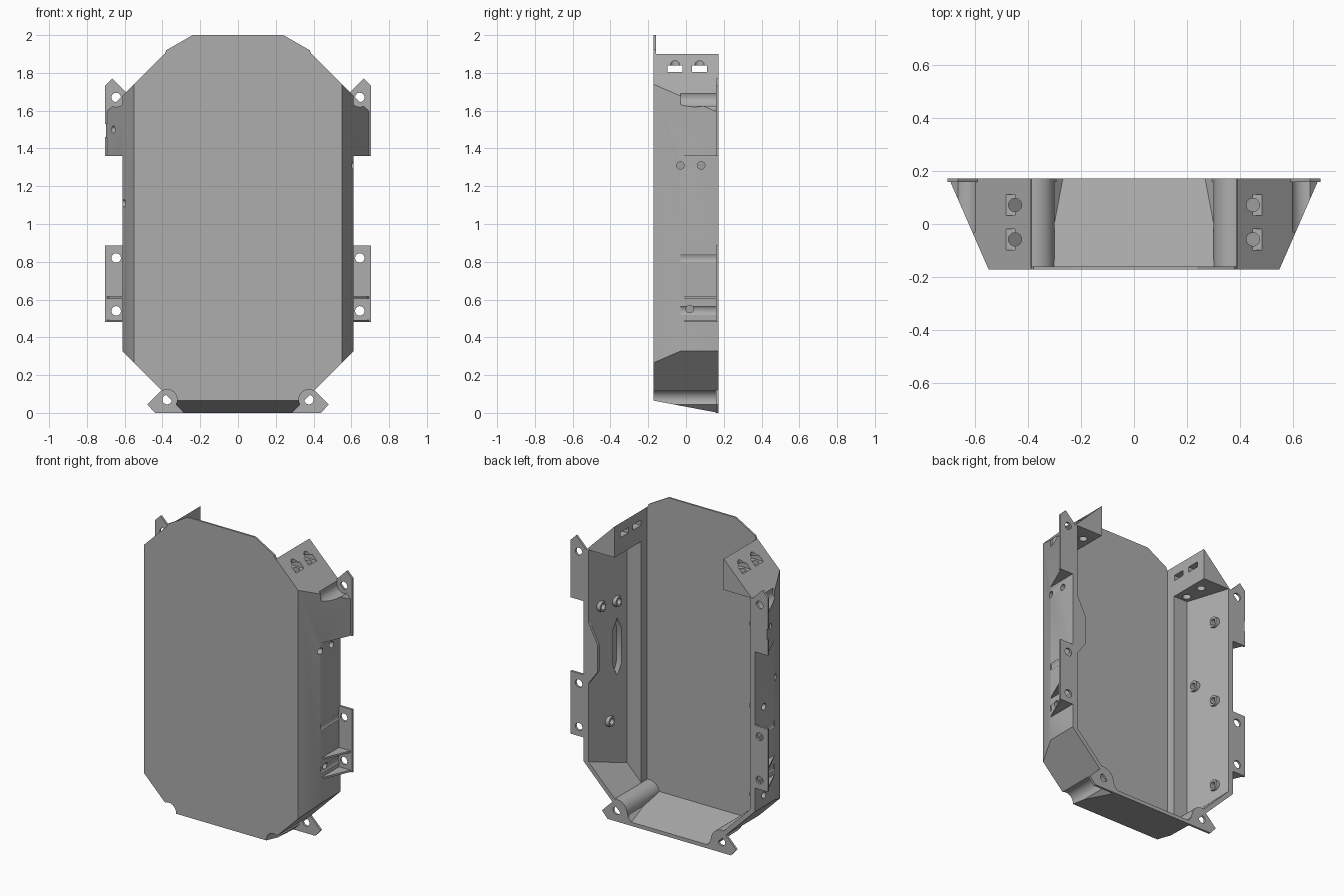
import bpy
import bmesh
from math import radians
from mathutils import Matrix

cube = bpy.data.objects.get("Cube")
if cube:
    bpy.data.objects.remove(cube, do_unlink=True)

grey = bpy.data.materials.new("plain grey")
grey.use_nodes = True
COLOUR = (0.42, 0.42, 0.42, 1)
grey.diffuse_color = COLOUR
grey.node_tree.nodes["Principled BSDF"].inputs["Base Color"].default_value = COLOUR

BACK, FRONT = 0.172, -0.172
SIDES = (1, -1)


def finish(name, bm):
    bmesh.ops.recalc_face_normals(bm, faces=bm.faces)
    mesh = bpy.data.meshes.new(name)
    bm.to_mesh(mesh)
    bm.free()
    mesh.materials.append(grey)
    obj = bpy.data.objects.new(name, mesh)
    bpy.context.collection.objects.link(obj)
    return obj


def loft(name, rings):
    """Solid through matching (y, [(x, z), ...]) cross-sections."""
    bm = bmesh.new()
    loops = [[bm.verts.new((x, y, z)) for x, z in pts] for y, pts in rings]
    n = len(loops[0])
    for a, b in zip(loops, loops[1:]):
        for i in range(n):
            j = (i + 1) % n
            bm.faces.new((a[i], a[j], b[j], b[i]))
    bm.faces.new(loops[0])
    bm.faces.new(loops[-1])
    return finish(name, bm)


def slab(name, pts, y0, y1, side=1):
    pts = [(x * side, z) for x, z in pts]
    return loft(name, [(y0, pts), (y1, pts)])


def box(name, x0, x1, y0, y1, z0, z1):
    return slab(name, [(x0, z0), (x1, z0), (x1, z1), (x0, z1)], y0, y1)


def rod(name, centre, radius, length, axis):
    turn = {"x": Matrix.Rotation(radians(90), 4, "Y"),
            "y": Matrix.Rotation(radians(90), 4, "X"), "z": Matrix()}[axis]
    bm = bmesh.new()
    bmesh.ops.create_cone(bm, cap_ends=True, segments=24, radius1=radius, radius2=radius,
                          depth=length, matrix=Matrix.Translation(centre) @ turn)
    return finish(name, bm)


def y_rod(name, x, z, radius, y0, y1):
    return rod(name, (x, (y0 + y1) / 2, z), radius, y1 - y0, "y")


def combine(obj, tools, operation):
    """Apply one boolean per tool, then drop the tools."""
    for tool in tools:
        mod = obj.modifiers.new("cut", "BOOLEAN")
        mod.operation, mod.solver, mod.object = operation, "EXACT", tool
    deps = bpy.context.evaluated_depsgraph_get()
    mesh = bpy.data.meshes.new_from_object(obj.evaluated_get(deps))
    obj.modifiers.clear()
    obj.data = mesh
    for tool in tools:
        bpy.data.objects.remove(tool, do_unlink=True)


def mirrored(half):
    return half + [(-x, z) for x, z in reversed(half)]


# Outer body: flared sides, cut corners, sloping base
def outer_ring(y):
    w = min(0.612, 0.55 + 0.44 * (y - FRONT))
    b = 0.065 * (BACK - y) / (BACK - FRONT)
    return y, mirrored([(b + 0.285, b), (w, w - 0.285), (w, 2.29 - w), (0.39, 1.9)])


shell = loft("shell", [outer_ring(y) for y in (FRONT, -0.03, BACK)])

# Flared shoulders beside the upper mounts
shoulders = []
for s in SIDES:
    rings = []
    for y, w in ((-0.03, 0.612), (BACK, 0.7)):
        rings.append((y, [(x * s, z) for x, z in
                          ((0.58, 1.36), (w, 1.36), (w, 2.29 - w), (0.58, 1.71))]))
    shoulders.append(loft("shoulder", rings))
combine(shell, shoulders, "UNION")


# Cavity: narrow bay at the panel, wider bay behind the side ledges
def inner_ring(y, width, top):
    b = 0.087 - 0.19 * (y + 0.16)
    return y, mirrored([(b + 0.245, b), (width, width - 0.245), (width, top)])


cavity = loft("cavity", [inner_ring(-0.16, 0.39, 2.1), inner_ring(0.18, 0.39, 2.1)])
wide = loft("wide_bay", [inner_ring(-0.1, 0.49, 1.7), inner_ring(0.18, 0.58, 1.7)])
combine(cavity, [wide], "UNION")
combine(cavity, [y_rod("boss", s * 0.375, 0.07, 0.075, -0.2, 0.2) for s in SIDES], "DIFFERENCE")
combine(shell, [cavity], "DIFFERENCE")

# Raised rings around the side screw holes
SCREWS = {1: ((-0.03, 1.31), (0.08, 1.31), (0.02, 0.55)),
          -1: ((0.08, 1.5), (-0.05, 1.11), (0.08, 0.97), (0.08, 0.4))}
collars, cuts = [], []
for s, spots in SCREWS.items():
    for y, z in spots:
        wall = 0.49 + 0.32 * (y + 0.1)
        collars.append(rod("collar", (s * (wall + 0.005), y, z), 0.034, 0.04, "x"))
        cuts.append(rod("screw_hole", (s * 0.56, y, z), 0.02, 0.24, "x"))
combine(shell, collars, "UNION")

# Screw grooves, strap slots and their vertical holes
for s in SIDES:
    cuts.append(y_rod("foot_groove", s * 0.375, 0.07, 0.053, -0.2, 0.158))
    cuts.append(y_rod("top_groove", s * 0.645, 1.67, 0.05, -0.03, 0.158))
    cuts.append(y_rod("mid_groove", s * 0.645, 0.82, 0.04, -0.03, 0.158))
    cuts.append(y_rod("low_groove", s * 0.645, 0.54, 0.04, -0.03, 0.158))
    for y in (-0.058, 0.072):
        lo, hi = sorted((s * 0.3, s * 0.6))
        cuts.append(box("slot", lo, hi, y - 0.04, y + 0.04, 1.805, 1.84))
        cuts.append(rod("strap_hole", (s * 0.45, y, 1.8), 0.025, 0.3, "z"))
# Window recess in the left inner wall
bm = bmesh.new()
outline = ((-0.03, 1.2), (0.0, 1.13), (0.0, 0.9), (-0.03, 0.83), (-0.06, 0.9), (-0.06, 1.13))
face = bm.faces.new([bm.verts.new((0.47, y, z)) for y, z in outline])
ext = bmesh.ops.extrude_face_region(bm, geom=[face])
bmesh.ops.translate(bm, vec=(0.07, 0, 0),
                    verts=[v for v in ext["geom"] if isinstance(v, bmesh.types.BMVert)])
cuts.append(finish("window_recess", bm))
combine(shell, cuts, "DIFFERENCE")

# Top of the front panel
slab("front_panel_top", mirrored([(0.39, 1.895), (0.38, 1.92), (0.24, 2.0)]), FRONT, -0.16)

# Mounting ears on the back plane
for s, label in ((1, "left"), (-1, "right")):
    top = slab(label + "_top_ear", [(0.58, 1.36), (0.705, 1.36), (0.705, 1.73),
                                    (0.665, 1.77), (0.58, 1.685)], 0.158, BACK, s)
    top_cuts = [y_rod("hole", s * 0.645, 1.67, 0.025, 0, 0.3)]
    if s < 0:
        top_cuts.append(box("notch", -0.8, -0.688, 0, 0.3, 1.46, 1.53))
    combine(top, top_cuts, "DIFFERENCE")

    low = slab(label + "_low_ear", [(0.59, 0.48), (0.705, 0.48), (0.705, 0.885),
                                    (0.59, 0.885)], 0.158, BACK, s)
    combine(low, [y_rod("hole", s * 0.645, z, 0.025, 0, 0.3) for z in (0.54, 0.82)], "DIFFERENCE")

    foot = slab(label + "_foot_ear", [(0.28, 0), (0.44, 0), (0.48, 0.045), (0.4, 0.125),
                                      (0.3, 0.08)], 0.158, BACK, s)
    combine(foot, [y_rod("hole", s * 0.375, 0.07, 0.025, 0, 0.3)], "DIFFERENCE")

    # Gusset ribs bracing the low ear
    for z in (0.48, 0.605):
        loft(label + "_rib", [(y, [(s * 0.59, z), (s * w, z), (s * w, z + 0.012),
                                   (s * 0.59, z + 0.012)]) for y, w in ((-0.03, 0.612), (BACK, 0.7))])

# Inward bulge on the left rear rim
slab("rim_bulge", [(0.6, 1.23), (0.575, 1.23), (0.51, 1.1), (0.51, 0.93), (0.575, 0.84),
                   (0.6, 0.84)], 0.155, BACK)

# Shade rounded bores smoothly, keep panel edges sharp
bpy.ops.object.select_all(action="DESELECT")
for obj in bpy.context.scene.objects:
    if obj.type == "MESH":
        obj.select_set(True)
        bpy.context.view_layer.objects.active = obj
bpy.ops.object.shade_smooth_by_angle(angle=radians(25))
